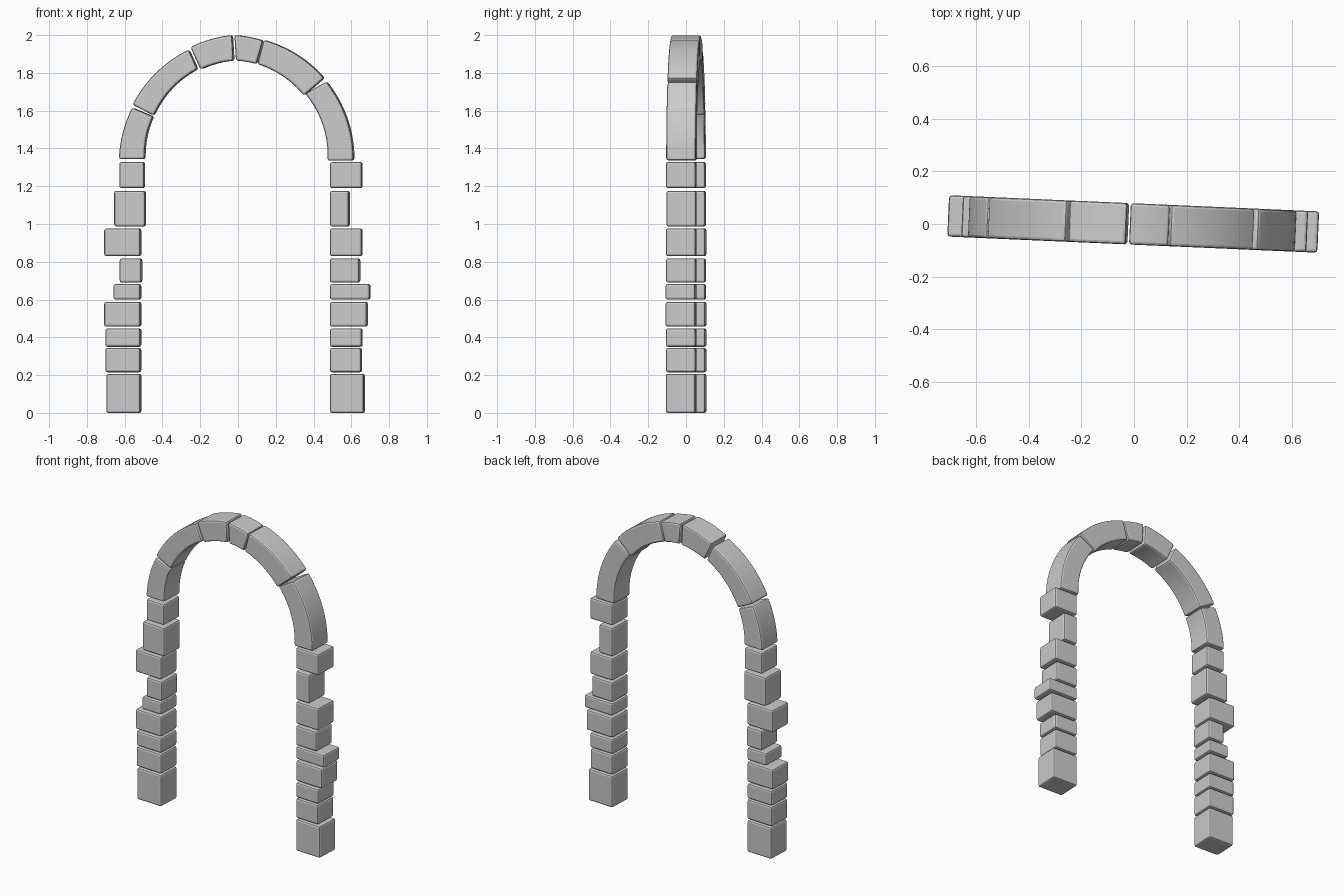
import bpy, bmesh, math
from mathutils import Vector, Matrix

default = bpy.data.objects.get("Cube")
if default:
    bpy.data.objects.remove(default, do_unlink=True)

DEPTH = 0.157
TURN = Matrix.Rotation(math.radians(-2.5), 4, 'Z')

stone = bpy.data.materials.new("grey_stone")
stone.use_nodes = True
GREY = (0.6, 0.6, 0.6, 1)
stone.diffuse_color = GREY
stone.node_tree.nodes["Principled BSDF"].inputs["Base Color"].default_value = GREY


def make_stone(name, outline):
    """Extrude an x-z outline through the wall depth and round its sharp edges."""
    bm = bmesh.new()
    front = bm.faces.new([bm.verts.new((x, -DEPTH / 2, z)) for x, z in outline])
    extruded = bmesh.ops.extrude_face_region(bm, geom=[front], use_keep_orig=True)
    moved = [v for v in extruded["geom"] if isinstance(v, bmesh.types.BMVert)]
    bmesh.ops.translate(bm, verts=moved, vec=(0, DEPTH, 0))
    bmesh.ops.recalc_face_normals(bm, faces=bm.faces[:])
    sharp = [e for e in bm.edges if e.calc_face_angle(0) > math.radians(40)]
    bmesh.ops.bevel(bm, geom=sharp, offset=0.011, segments=2, profile=0.5,
                    affect='EDGES', clamp_overlap=True)
    bm.transform(TURN)
    mesh = bpy.data.meshes.new(name)
    bm.to_mesh(mesh)
    bm.free()
    mesh.materials.append(stone)
    obj = bpy.data.objects.new(name, mesh)
    bpy.context.collection.objects.link(obj)
    return obj


def arc(start, end, radius, steps=10):
    """Points from start to end, bulging to the left of the direction of travel."""
    a, b = Vector(start), Vector(end)
    chord = b - a
    rise = chord.length ** 2 / (8 * radius)
    normal = Vector((-chord.y, chord.x)).normalized()
    return [a.lerp(b, i / steps) + normal * rise * 4 * (i / steps) * (1 - i / steps)
            for i in range(steps + 1)]


# Pillars: courses from the ground up, shared by both sides
courses = [(0, .207), (.215, .343), (.35, .447), (.457, .588), (.6, .682),
           (.69, .818), (.83, .976), (.987, 1.175), (1.19, 1.328)]
left_outer = [.67, .655, .658, .685, .7, .645, .658, .59, .658]
right_outer = [.695, .7, .7, .706, .657, .624, .706, .653, .626]
right_inner = [.515] * 5 + [.51, .515, .49, .495]

for i, (low, high) in enumerate(courses):
    for side, sign, inner, outer in (("left", 1, .49, left_outer[i]),
                                     ("right", -1, right_inner[i], right_outer[i])):
        xa, xb = sign * inner, sign * outer
        make_stone(f"{side}_pillar_stone_{i + 1}",
                   [(xa, low), (xb, low), (xb, high), (xa, high)])

# Arch: outer start, outer end, inner start, inner end of each curved stone
arch = [
    ((-.628, 1.344), (-.558, 1.616), (-.492, 1.344), (-.447, 1.569)),
    ((-.556, 1.632), (-.259, 1.923), (-.444, 1.574), (-.212, 1.82)),
    ((-.249, 1.937), (-.029, 2), (-.196, 1.818), (-.021, 1.865)),
    ((-.016, 2), (.135, 1.971), (-.008, 1.865), (.1, 1.847)),
    ((.14, 1.974), (.458, 1.773), (.106, 1.847), (.352, 1.68)),
    ((.471, 1.754), (.615, 1.337), (.36, 1.69), (.478, 1.335)),
]
voussoirs = []
for i, (o1, o2, i1, i2) in enumerate(arch):
    outline = arc(o1, o2, .64) + arc(i1, i2, .5)[::-1]
    voussoirs.append(make_stone(f"arch_stone_{i + 1}", outline))

# Smooth the curved faces while the rounded edges stay crisp
bpy.ops.object.select_all(action='DESELECT')
for obj in voussoirs:
    obj.select_set(True)
bpy.context.view_layer.objects.active = voussoirs[0]
bpy.ops.object.shade_smooth_by_angle(angle=math.radians(20))
